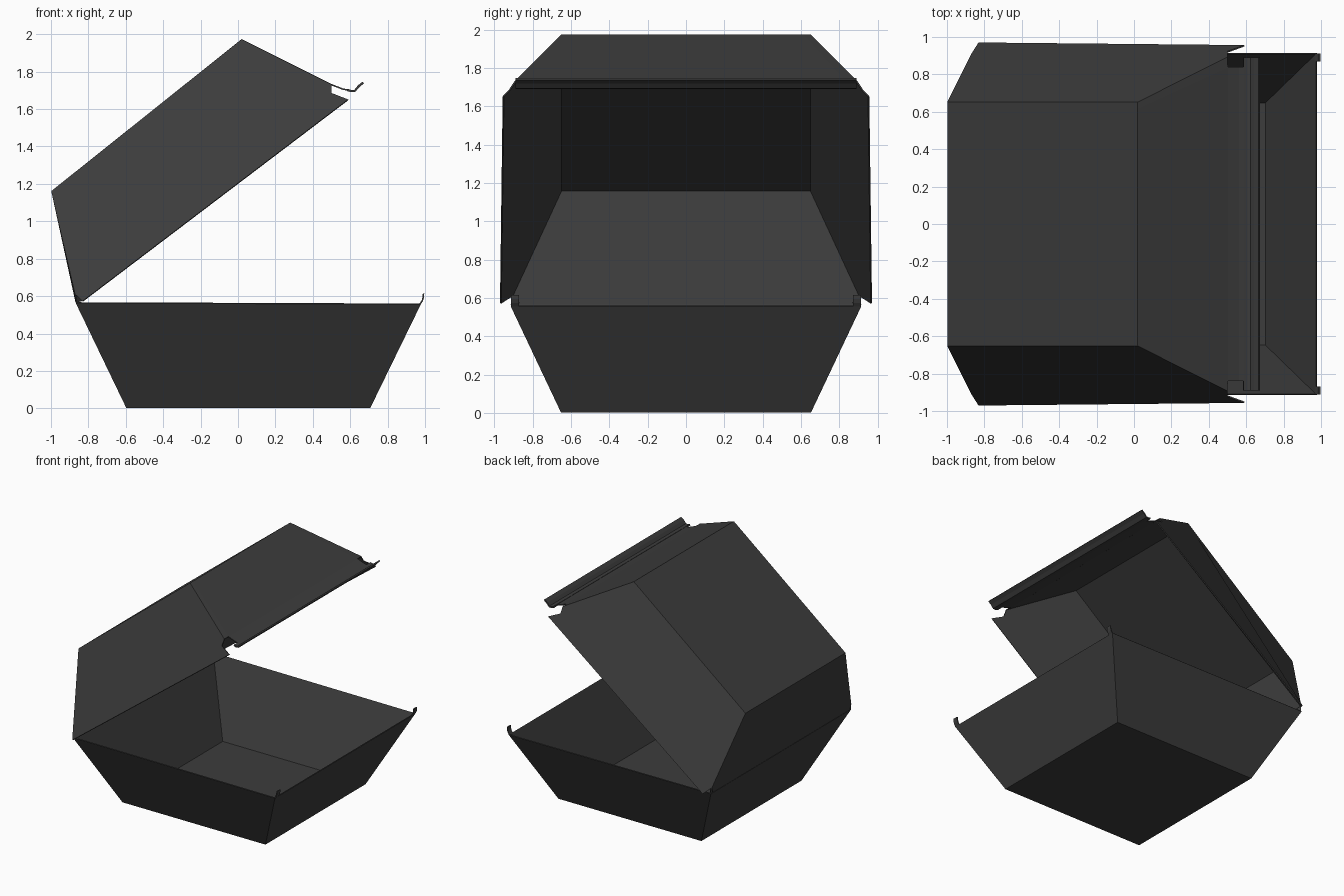
import bpy
import bmesh

if "Cube" in bpy.data.objects:
    bpy.data.objects.remove(bpy.data.objects["Cube"])

# Single dark card colour
card = bpy.data.materials.new("charcoal_card")
card.use_nodes = True
COLOUR = (0.045, 0.045, 0.045, 1)
card.diffuse_color = COLOUR
bsdf = card.node_tree.nodes["Principled BSDF"]
bsdf.inputs["Base Color"].default_value = COLOUR
bsdf.inputs["Roughness"].default_value = 0.8


def flip(p):
    return (p[0], -p[1], p[2])


def card_sheet(name, panels, thickness=0.008):
    """Join flat panels into a folded sheet and give it card thickness."""
    bm = bmesh.new()
    for panel in panels:
        bm.faces.new([bm.verts.new(p) for p in panel])
    bmesh.ops.remove_doubles(bm, verts=bm.verts, dist=0.0005)
    bmesh.ops.recalc_face_normals(bm, faces=bm.faces)
    mesh = bpy.data.meshes.new(name)
    bm.to_mesh(mesh)
    bm.free()
    mesh.materials.append(card)
    obj = bpy.data.objects.new(name, mesh)
    bpy.context.collection.objects.link(obj)
    mod = obj.modifiers.new("card_thickness", "SOLIDIFY")
    mod.thickness = thickness
    mod.offset = 0
    return obj


def strip(profile, y0, y1):
    """Quads swept along y between two widths, from an x-z profile."""
    return [[(a[0], y0, a[1]), (b[0], y0, b[1]), (b[0], y1, b[1]), (a[0], y1, a[1])]
            for a, b in zip(profile, profile[1:])]


def ring(x0, x1, y, z0, z1):
    return [(x0, -y, z0), (x1, -y, z1), (x1, y, z1), (x0, y, z0)]


# Tray: flat floor with four flared walls
floor = ring(-0.595, 0.705, 0.65, 0.004, 0.004)
rim = ring(-0.865, 0.975, 0.912, 0.565, 0.558)
walls = [[floor[i], floor[(i + 1) % 4], rim[(i + 1) % 4], rim[i]] for i in range(4)]
card_sheet("tray", [floor] + walls)

# Lid: top panel, hinge wall, front wall, side flaps and corner folds
back_top = (-0.995, 0.65, 1.16)
ridge = (0.02, 0.65, 1.97)
ridge_in = (0.02, 0.615, 1.97)
notch_top = (0.50, 0.89, 1.73)
notch_low = (0.50, 0.92, 1.685)
flap_front = (0.59, 0.953, 1.65)
flap_back = (-0.83, 0.967, 0.572)
flap_hinge = (-0.868, 0.905, 0.61)
hinge = (-0.865, 0.89, 0.567)
front_low = (0.50, 0.835, 1.73)

side = [back_top, ridge, notch_top, notch_low, flap_front, flap_back, flap_hinge]
fold = [ridge, ridge_in, front_low, notch_top]
lid = [
    [back_top, ridge, ridge_in, flip(ridge_in), flip(ridge), flip(back_top)],
    [back_top, flap_hinge, hinge, flip(hinge), flip(flap_hinge), flip(back_top)],
    [ridge_in, front_low, flip(front_low), flip(ridge_in)],
]
for panel in (side, fold):
    lid += [panel, [flip(p) for p in panel]]
card_sheet("lid", lid)

# Closing lip along the lid front: narrow neck, wider upturned edge
card_sheet("lid_lip_neck", strip([(0.50, 1.73), (0.56, 1.707), (0.605, 1.698)], -0.84, 0.84))
card_sheet("lid_lip_edge", strip([(0.585, 1.702), (0.605, 1.696), (0.625, 1.698),
                                  (0.645, 1.722), (0.67, 1.742)], -0.89, 0.89), 0.012)

# Small locking hooks on the tray's front corners
for label, s in (("left", 1), ("right", -1)):
    card_sheet("tray_hook_" + label, strip([(0.972, 0.555), (0.985, 0.575),
                                           (0.991, 0.595), (0.992, 0.615)], s * 0.87, s * 0.912))
    # Folded hinge gusset between tray and lid
    card_sheet("hinge_gusset_" + label, [[(-0.865, s * 0.912, 0.565), (-0.868, s * 0.905, 0.61),
                                          (-0.83, s * 0.87, 0.575)]])
